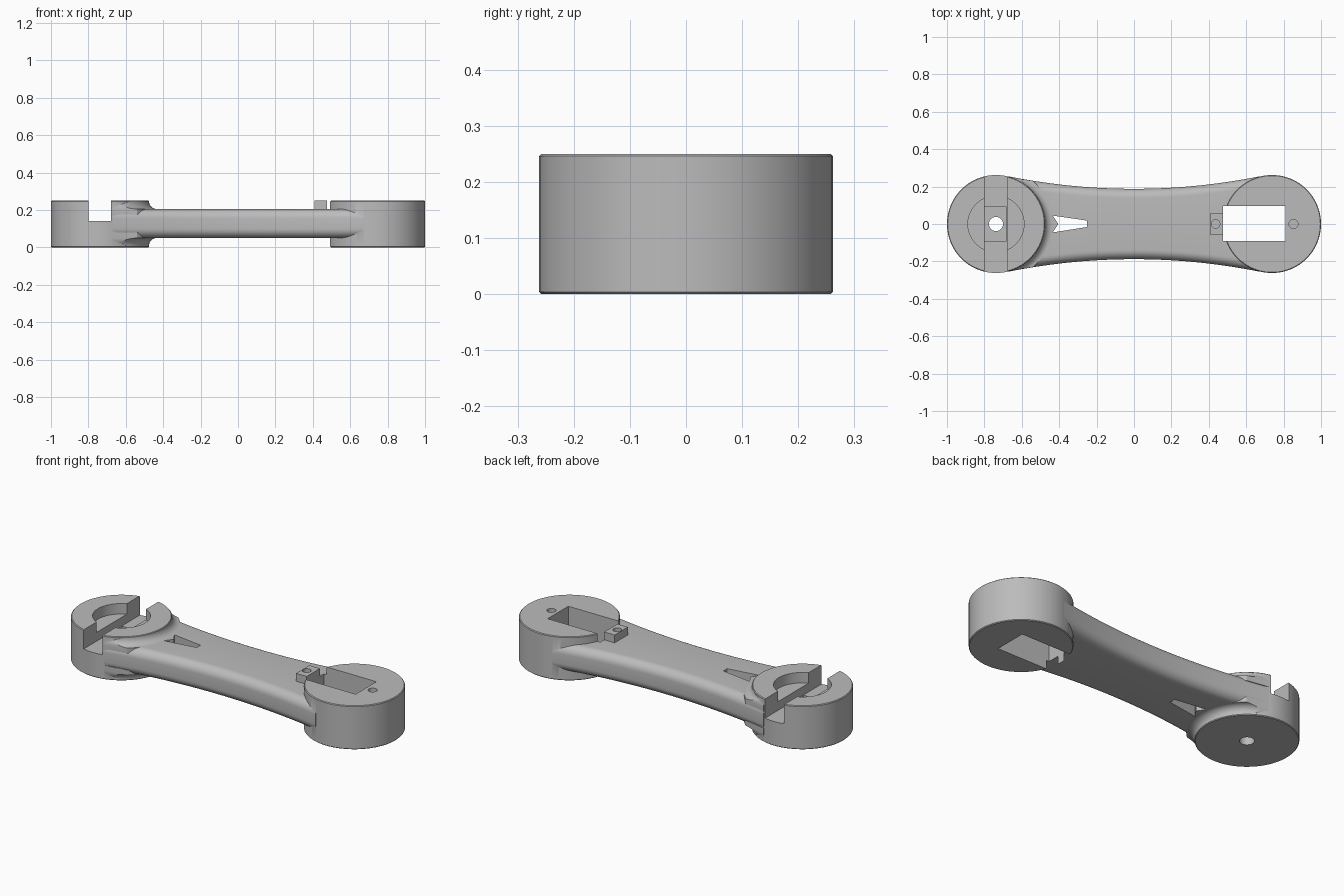
import bpy, bmesh, math

cube = bpy.data.objects.get("Cube")
if cube:
    bpy.data.objects.remove(cube, do_unlink=True)

HUB_X, HUB_R, HEIGHT = 0.738, 0.262, 0.25
ARM_LOW, ARM_HIGH, ARM_END = 0.05, 0.205, 0.67
SEGMENTS = 96

grey = bpy.data.materials.new("plain grey")
grey.use_nodes = True
colour = (0.5, 0.5, 0.5, 1)
grey.diffuse_color = colour
grey.node_tree.nodes["Principled BSDF"].inputs["Base Color"].default_value = colour


def make_object(name, bm):
    bmesh.ops.recalc_face_normals(bm, faces=bm.faces)
    mesh = bpy.data.meshes.new(name)
    bm.to_mesh(mesh)
    bm.free()
    mesh.materials.append(grey)
    ob = bpy.data.objects.new(name, mesh)
    bpy.context.collection.objects.link(ob)
    return ob


def loft(name, rings, closed=False):
    """Skin a list of equal-length point rings, capping the ends if open."""
    bm = bmesh.new()
    loops = [[bm.verts.new(p) for p in ring] for ring in rings]
    n = len(loops[0])
    pairs = list(zip(loops, loops[1:]))
    if closed:
        pairs.append((loops[-1], loops[0]))
    else:
        bm.faces.new(loops[0])
        bm.faces.new(loops[-1])
    for a, b in pairs:
        for i in range(n):
            j = (i + 1) % n
            bm.faces.new((a[i], a[j], b[j], b[i]))
    return make_object(name, bm)


def circle(x, r, z, n=SEGMENTS):
    return [(x + r * math.cos(math.tau * i / n), r * math.sin(math.tau * i / n), z)
            for i in range(n)]


def cylinder(name, x, r, z0, z1, n=SEGMENTS):
    return loft(name, [circle(x, r, z0, n), circle(x, r, z1, n)])


def prism(name, outline, z0, z1):
    return loft(name, [[(x, y, z) for x, y in outline] for z in (z0, z1)])


def box(name, x0, x1, y0, y1, z0, z1):
    return prism(name, [(x0, y0), (x1, y0), (x1, y1), (x0, y1)], z0, z1)


def combine(target, other, operation):
    """Apply a boolean and discard the tool shape."""
    mod = target.modifiers.new(operation.lower(), "BOOLEAN")
    mod.operation, mod.solver, mod.object = operation, "EXACT", other
    bpy.context.view_layer.objects.active = target
    bpy.ops.object.modifier_apply(modifier=mod.name)
    bpy.data.objects.remove(other, do_unlink=True)


def arm_section(x, z0, z1, r=0.05, steps=8):
    half = 0.188 + 0.148 * x * x
    ring = []
    corners = [(half - r, z1 - r), (r - half, z1 - r), (r - half, z0 + r), (half - r, z0 + r)]
    for k, (cy, cz) in enumerate(corners):
        for i in range(steps + 1):
            a = math.pi / 2 * (k + i / steps)
            ring.append((x, cy + r * math.cos(a), cz + r * math.sin(a)))
    return ring


def waisted_bar(name, z0, z1, count=40):
    xs = [ARM_END * (2 * i / count - 1) for i in range(count + 1)]
    return loft(name, [arm_section(x, z0, z1) for x in xs])


def hub(name, x):
    e = 0.004
    return loft(name, [circle(x, HUB_R - e, 0), circle(x, HUB_R, e),
                       circle(x, HUB_R, HEIGHT - e), circle(x, HUB_R - e, HEIGHT)])


def cove(name, surface, up):
    """Concave fillet ring round the right-hand hub, above or below the arm."""
    r = 0.042
    profile = [(HUB_R - 0.03, surface - up * 0.03)]
    profile += [(HUB_R - 0.03, surface + up * r)]
    for i in range(9):
        a = math.pi / 2 * i / 8
        profile.append((HUB_R + r - r * math.cos(a), surface + up * (r - r * math.sin(a))))
    profile.append((HUB_R + r, surface - up * 0.03))
    ring = loft(name, [circle(-HUB_X, rad, z) for rad, z in profile], closed=True)
    combine(ring, waisted_bar("cove_limit", 0, HEIGHT), "INTERSECT")
    return ring


# Waisted arm, the two end hubs, fillets and the screw tab
body = waisted_bar("link_arm", ARM_LOW, ARM_HIGH)
combine(body, cove("upper_cove", ARM_HIGH, 1), "UNION")
combine(body, cove("lower_cove", ARM_LOW, -1), "UNION")
combine(body, hub("horn_hub", -HUB_X), "UNION")
combine(body, hub("motor_hub", HUB_X), "UNION")
combine(body, box("screw_tab", 0.41, 0.485, -0.06, 0.06, 0.18, HEIGHT), "UNION")

# Horn hub: round recess, cross slot, deeper pocket and axle hole
cutters = [
    cylinder("recess", -HUB_X, 0.15, 0.19, 0.3),
    box("cross_slot", -0.8, -0.68, -0.4, 0.4, 0.14, 0.32),
    box("pocket", -0.799, -0.681, -0.09, 0.09, 0.09, 0.31),
    cylinder("axle_hole", -HUB_X, 0.038, -0.1, 0.33, 32),
    # Motor hub: rectangular opening and two screw holes
    box("motor_opening", 0.477, 0.81, -0.092, 0.095, -0.1, 0.4),
    cylinder("tab_screw_hole", 0.436, 0.023, 0.15, 0.3, 24),
    cylinder("hub_screw_hole", 0.853, 0.024, 0.12, 0.3, 24),
    # Arrow-shaped window through the arm
    prism("arrow_window", [(-0.435, 0.045), (-0.405, 0), (-0.435, -0.045),
                           (-0.25, -0.016), (-0.25, 0.018)], -0.1, 0.4),
]
for cutter in cutters:
    combine(body, cutter, "DIFFERENCE")

# Smooth curved walls, keep cut edges crisp
bpy.ops.object.select_all(action="DESELECT")
body.select_set(True)
bpy.context.view_layer.objects.active = body
bpy.ops.object.shade_smooth_by_angle(angle=math.radians(30))
